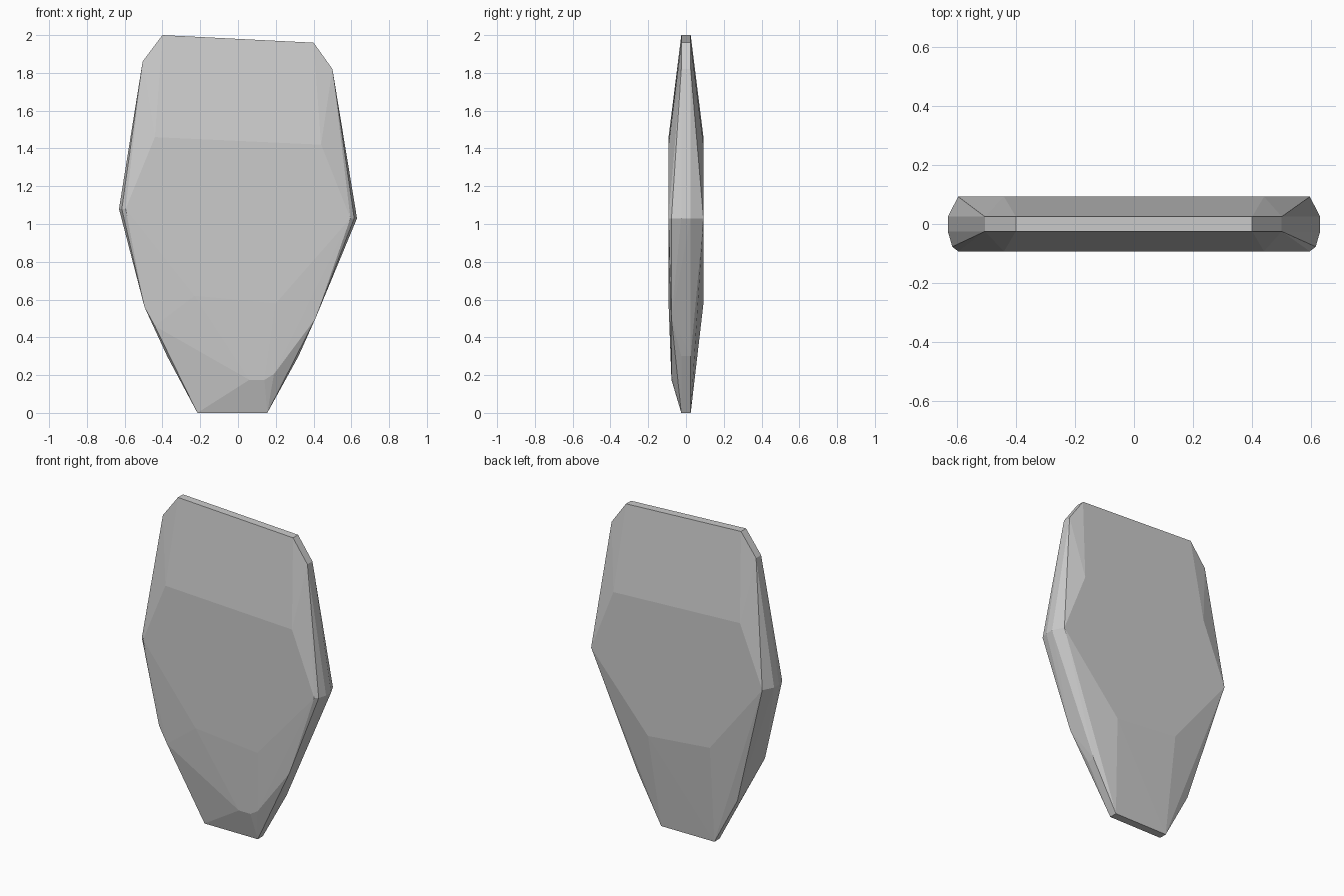
import bpy, bmesh, math

if "Cube" in bpy.data.objects:
    bpy.data.objects.remove(bpy.data.objects["Cube"])

# Thin rim outline (x, z), used at both edges of the narrow side band
rim = [(-0.40, 2.0), (0.40, 1.96), (0.50, 1.82), (0.63, 1.03), (0.32, 0.30),
       (0.155, 0.0), (-0.215, 0.0), (-0.375, 0.30), (-0.63, 1.08), (-0.505, 1.86)]
# Flat raised panel (x, z), the same on front and back
panel = [(-0.44, 1.46), (0.44, 1.42), (0.595, 1.03),
         (0.20, 0.58), (-0.23, 0.62), (-0.595, 1.08)]
# Lower front belly and its side shoulders (x, z)
belly = [(0.06, 0.175), (0.14, 0.175), (0.19, 0.205), (0.41, 0.50),
         (0.615, 1.03), (-0.615, 1.08), (-0.495, 0.56), (-0.44, 0.46)]

RIM_Y, PANEL_Y, BELLY_Y = 0.025, 0.0925, 0.077

bm = bmesh.new()


def add_layer(points, y):
    for x, z in points:
        bm.verts.new((x, y, z))


for side in (-1, 1):
    add_layer(rim, side * RIM_Y)
    add_layer(panel, side * PANEL_Y)
add_layer(belly, -BELLY_Y)

# Wrap the layers into one faceted slab
hull = bmesh.ops.convex_hull(bm, input=bm.verts)
loose = [v for v in bm.verts if not v.link_faces]
bmesh.ops.delete(bm, geom=loose, context='VERTS')
bmesh.ops.dissolve_limit(bm, angle_limit=math.radians(0.5),
                         verts=bm.verts, edges=bm.edges)
bmesh.ops.recalc_face_normals(bm, faces=bm.faces)

mesh = bpy.data.meshes.new("stone_slab")
bm.to_mesh(mesh)
bm.free()
slab = bpy.data.objects.new("stone_slab", mesh)
bpy.context.collection.objects.link(slab)
